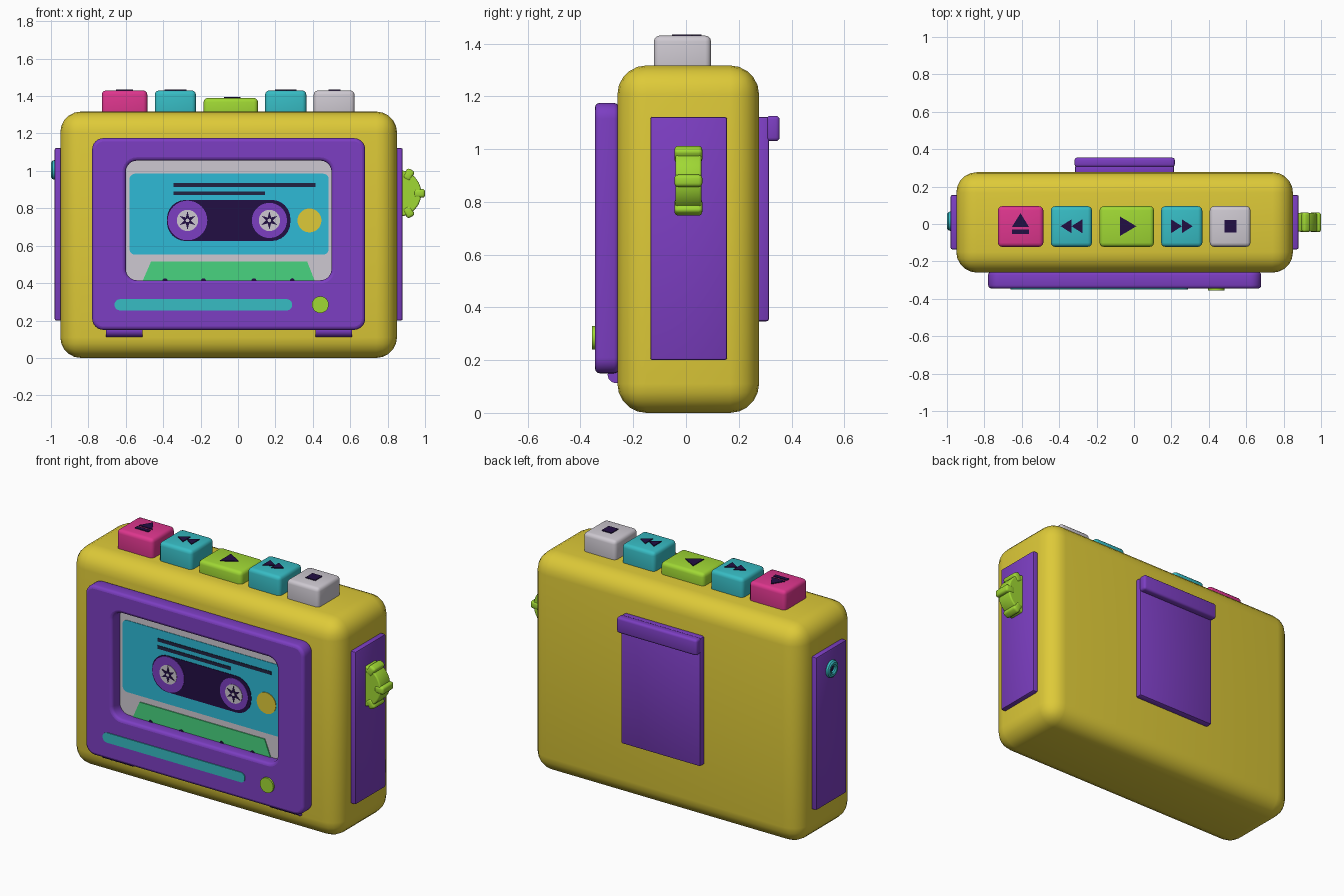
import bpy
import math
from math import cos, sin, pi

if "Cube" in bpy.data.objects:
    bpy.data.objects.remove(bpy.data.objects["Cube"])


def material(name, r, g, b):
    lin = [(c / 255 / 12.92) if c < 10 else ((c / 255 + 0.055) / 1.055) ** 2.4 for c in (r, g, b)]
    m = bpy.data.materials.new(name)
    m.diffuse_color = (*lin, 1)
    m.use_nodes = True
    m.node_tree.nodes["Principled BSDF"].inputs["Base Color"].default_value = m.diffuse_color
    return m


YELLOW = material("mustard yellow", 222, 202, 56)
PURPLE = material("purple", 124, 62, 194)
TEAL = material("teal", 55, 188, 196)
SKY = material("label blue", 46, 186, 214)
LIME = material("lime", 160, 216, 52)
GREEN = material("mint green", 72, 212, 128)
PINK = material("magenta", 222, 54, 142)
GREY = material("light grey", 206, 201, 209)
DARK = material("dark violet", 34, 14, 68)
NAVY = material("navy", 32, 36, 66)


def finish(ob, name, mat):
    ob.name = name
    ob.data.materials.clear()
    ob.data.materials.append(mat)
    bpy.ops.object.select_all(action='DESELECT')
    ob.select_set(True)
    bpy.context.view_layer.objects.active = ob
    bpy.ops.object.shade_smooth_by_angle(angle=math.radians(35))
    return ob


def box(name, x, y, z, mat, bevel=0.0, segs=3):
    """Rounded box from (min, max) ranges."""
    bpy.ops.mesh.primitive_cube_add(size=1, location=[(a + b) / 2 for a, b in (x, y, z)])
    ob = bpy.context.object
    ob.scale = [b - a for a, b in (x, y, z)]
    bpy.ops.object.transform_apply(location=False, rotation=False, scale=True)
    if bevel:
        m = ob.modifiers.new("rounding", 'BEVEL')
        m.width, m.segments = bevel, segs
        bpy.ops.object.modifier_apply(modifier=m.name)
    return finish(ob, name, mat)


def cylinder(name, loc, r, depth, axis, mat, n=24):
    rot = {'X': (0, pi / 2, 0), 'Y': (pi / 2, 0, 0), 'Z': (0, 0, 0)}[axis]
    bpy.ops.mesh.primitive_cylinder_add(vertices=n, radius=r, depth=depth, location=loc, rotation=rot)
    return finish(bpy.context.object, name, mat)


def rounded(x0, x1, z0, z1, r, n=6):
    """Outline of a rounded rectangle."""
    pts = []
    for k, (cx, cz) in enumerate([(x1 - r, z1 - r), (x0 + r, z1 - r), (x0 + r, z0 + r), (x1 - r, z0 + r)]):
        for i in range(n + 1):
            a = pi / 2 * (k + i / n)
            pts.append((cx + r * cos(a), cz + r * sin(a)))
    return pts


def plate(name, loops, lo, hi, mat, bevel=0.0, top=False):
    """Flat outline (with holes) given thickness from lo to hi, along y or, if top, along z."""
    cu = bpy.data.curves.new(name, 'CURVE')
    cu.dimensions, cu.fill_mode = '2D', 'BOTH'
    cu.extrude = (hi - lo) / 2 - bevel
    cu.bevel_depth, cu.bevel_resolution, cu.offset = bevel, 2, -bevel
    for pts in loops:
        s = cu.splines.new('POLY')
        s.points.add(len(pts) - 1)
        for p, (a, b) in zip(s.points, pts):
            p.co = (a, b, 0, 1)
        s.use_cyclic_u = True
    ob = bpy.data.objects.new(name, cu)
    bpy.context.collection.objects.link(ob)
    mid = (lo + hi) / 2
    ob.location = (0, 0, mid) if top else (0, mid, 0)
    if not top:
        ob.rotation_euler = (pi / 2, 0, 0)
    bpy.ops.object.select_all(action='DESELECT')
    ob.select_set(True)
    bpy.context.view_layer.objects.active = ob
    bpy.ops.object.convert(target='MESH')
    return finish(bpy.context.object, name, mat)


# Main case
box("case", (-0.95, 0.85), (-0.26, 0.277), (0, 1.317), YELLOW, 0.11, 5)

# Door frame with window opening, and its hinges
plate("door_frame", [rounded(-0.78, 0.68, 0.15, 1.175, 0.06), rounded(-0.6, 0.5, 0.415, 1.055, 0.06)],
      -0.345, -0.255, PURPLE, 0.018)
for i, x in enumerate((-0.607, 0.512)):
    cylinder(f"door_hinge_{i}", (x, -0.265, 0.145), 0.032, 0.195, 'X', PURPLE)

# Door trim bar and round indicator
plate("door_trim_bar", [rounded(-0.66, 0.29, 0.254, 0.314, 0.029)], -0.35, -0.343, TEAL)
cylinder("door_indicator", (0.44, -0.345, 0.285), 0.045, 0.022, 'Y', LIME)

# Cassette shell behind the window, label and printed lines
plate("cassette_shell", [rounded(-0.65, 0.55, 0.37, 1.1, 0.03)], -0.27, -0.25, GREY)
plate("cassette_label", [rounded(-0.58, 0.485, 0.552, 0.985, 0.03)], -0.273, -0.269, SKY)
for i, (x1, z) in enumerate(((0.415, 0.924), (0.145, 0.88))):
    box(f"label_line_{i}", (-0.345, x1), (-0.276, -0.272), (z - 0.01, z + 0.01), NAVY)
cylinder("label_dot", (0.382, -0.273, 0.735), 0.064, 0.006, 'Y', YELLOW, 32)

# Reel window and the two reels
plate("reel_window", [rounded(-0.38, 0.28, 0.625, 0.845, 0.1)], -0.276, -0.272, DARK)
for side, x, r in (("left", -0.27, 0.106), ("right", 0.168, 0.094)):
    cylinder(f"reel_{side}", (x, -0.276, 0.735), r, 0.006, 'Y', PURPLE, 32)
    cylinder(f"reel_hub_{side}", (x, -0.279, 0.735), 0.057, 0.006, 'Y', GREY)
    star = [(x + q * cos(k * pi / 6 + pi / 2), 0.735 + q * sin(k * pi / 6 + pi / 2))
            for k in range(12) for q in [0.05 if k % 2 == 0 else 0.018]]
    plate(f"reel_spokes_{side}", [star], -0.285, -0.281, DARK)
    cylinder(f"reel_pin_{side}", (x, -0.285, 0.735), 0.01, 0.004, 'Y', GREY, 12)

# Tape head guard with small holes along its foot
plate("tape_guard", [[(-0.515, 0.40), (0.415, 0.40), (0.37, 0.515), (-0.465, 0.515)]], -0.276, -0.268, GREEN)
for i, dx in enumerate((-0.34, -0.135, 0.135, 0.34)):
    cylinder(f"guard_hole_{i}", (-0.05 + dx, -0.276, 0.412), 0.014, 0.006, 'Y', DARK, 12)

# Side panels
box("side_panel_right", (0.83, 0.88), (-0.135, 0.155), (0.2, 1.122), PURPLE, 0.008, 2)
box("side_panel_left", (-0.98, -0.93), (-0.135, 0.155), (0.2, 1.122), PURPLE, 0.008, 2)

# Toothed volume wheel on the right side
wheel = [(0.855 + 0.125 * cos(k * pi / 20), 0.88 + 0.125 * sin(k * pi / 20)) for k in range(40)]
plate("volume_wheel", [wheel], -0.04, 0.058, LIME, 0.008)
for i, a in enumerate((-pi / 3, 0, pi / 3)):
    tooth = box(f"wheel_tooth_{i}", (-0.03, 0.03), (-0.053, 0.053), (-0.023, 0.023), LIME, 0.014, 3)
    tooth.location = (0.855 + 0.115 * cos(a), 0.009, 0.88 + 0.115 * sin(a))
    tooth.rotation_euler = (0, -a, 0)

# Headphone socket on the left side
bpy.ops.mesh.primitive_torus_add(location=(-0.982, 0.015, 1.005), rotation=(0, pi / 2, 0),
                                 major_radius=0.034, minor_radius=0.018,
                                 major_segments=24, minor_segments=10)
finish(bpy.context.object, "socket_ring", TEAL)
cylinder("socket_hole", (-0.98, 0.015, 1.005), 0.024, 0.01, 'X', DARK, 16)

# Belt clip on the back
box("belt_clip", (-0.315, 0.215), (0.26, 0.315), (0.347, 1.122), PURPLE, 0.01, 2)
box("belt_clip_lip", (-0.318, 0.218), (0.305, 0.355), (1.03, 1.126), PURPLE, 0.014, 3)

# Top keys
for name, x0, x1, h, mat in (("eject_key", -0.728, -0.485, 1.43, PINK),
                             ("rewind_key", -0.445, -0.225, 1.43, TEAL),
                             ("play_key", -0.184, 0.107, 1.39, LIME),
                             ("forward_key", 0.145, 0.365, 1.43, TEAL),
                             ("stop_key", 0.405, 0.623, 1.43, GREY)):
    box(name, (x0, x1), (-0.122, 0.095), (1.27, h), mat, 0.022, 3)

# Key symbols
Y = -0.012


def symbol(name, pts, h=1.43):
    plate(name, [pts], h - 0.002, h + 0.005, DARK, top=True)


def arrow(name, tip, base, half, h=1.43):
    symbol(name, [(base, Y - half), (tip, Y), (base, Y + half)], h)


symbol("eject_triangle", [(-0.652, -0.015), (-0.562, -0.015), (-0.607, 0.058)])
symbol("eject_bar", [(-0.652, -0.053), (-0.562, -0.053), (-0.562, -0.03), (-0.652, -0.03)])
for i in range(2):
    arrow(f"rewind_arrow_{i}", -0.392 + 0.058 * i, -0.334 + 0.058 * i, 0.037)
    arrow(f"forward_arrow_{i}", 0.256 + 0.058 * i, 0.198 + 0.058 * i, 0.037)
arrow("play_arrow", 0.013, -0.075, 0.052, 1.39)
symbol("stop_square", [(0.483, Y - 0.033), (0.548, Y - 0.033), (0.548, Y + 0.033), (0.483, Y + 0.033)])
